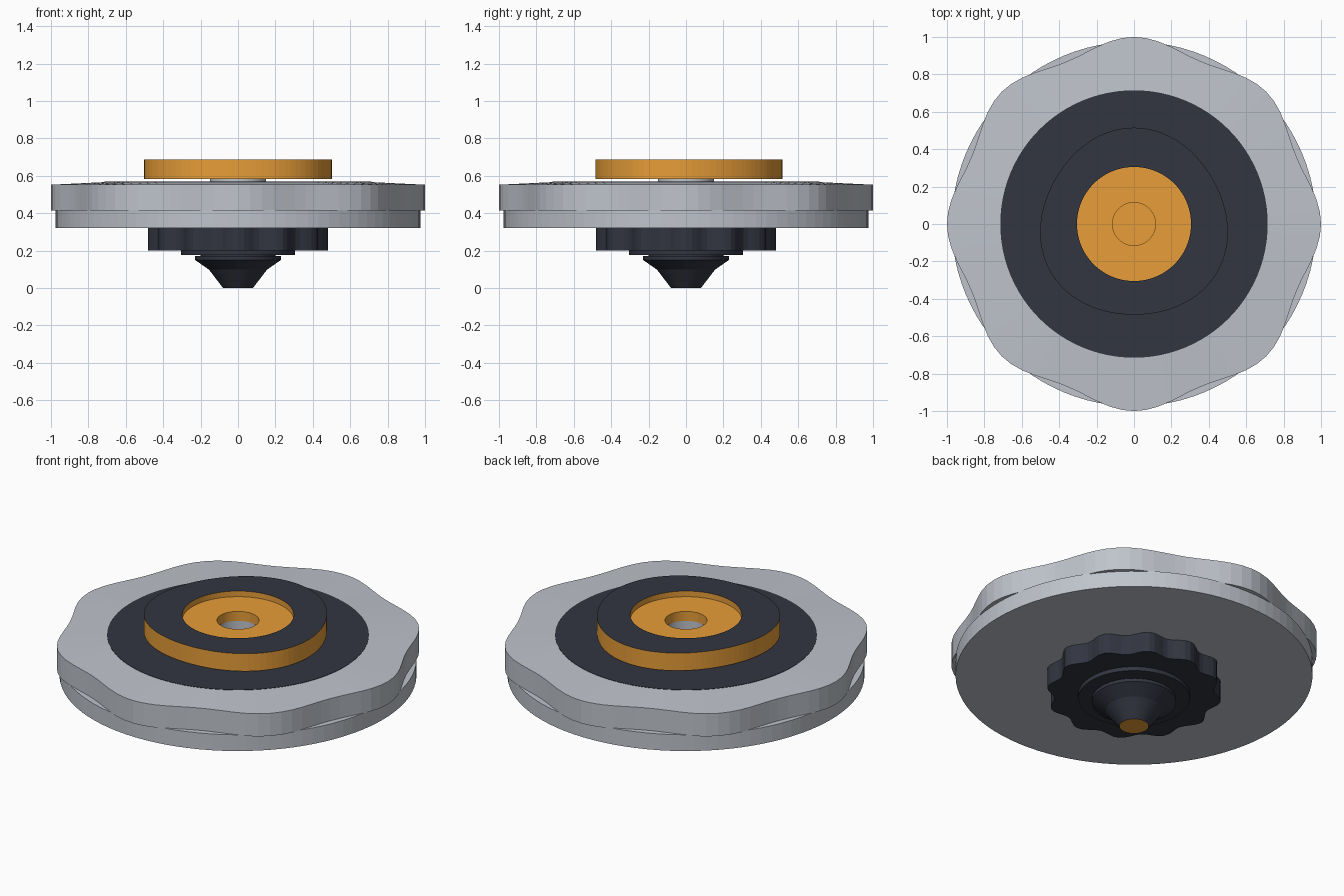
import bpy, bmesh
from math import cos, sin, pi

if "Cube" in bpy.data.objects:
    bpy.data.objects.remove(bpy.data.objects["Cube"])


def material(name, rgb):
    m = bpy.data.materials.new(name)
    m.diffuse_color = (*rgb, 1)
    m.use_nodes = True
    m.node_tree.nodes["Principled BSDF"].inputs["Base Color"].default_value = m.diffuse_color
    return m


GREY = material("silver", (0.52, 0.55, 0.60))
DARK = material("charcoal", (0.032, 0.036, 0.052))
ORANGE = material("orange", (0.80, 0.34, 0.04))


def turned(name, profile, mat, seg=96, lobes=0, amp=0.0, phase=0.0,
           closed=False, accent=None, accent_spans=()):
    """Revolve (radius, z, wavy) points; wavy points follow the lobed outline."""
    bm = bmesh.new()
    rings = []
    for r, z, wavy in profile:
        ring = []
        for i in range(seg):
            a = 2 * pi * i / seg
            rr = r + (amp * cos(lobes * (a - phase)) if wavy else 0)
            ring.append(bm.verts.new((rr * cos(a), rr * sin(a), z)))
        rings.append(ring)
    n = len(rings)
    for k in range(n if closed else n - 1):
        lo, hi = rings[k], rings[(k + 1) % n]
        for i in range(seg):
            j = (i + 1) % seg
            f = bm.faces.new((lo[i], lo[j], hi[j], hi[i]))
            f.material_index = 1 if k in accent_spans else 0
    if not closed:
        f = bm.faces.new(rings[0])
        f.material_index = 1 if "bottom" in accent_spans else 0
        bm.faces.new(rings[-1])
    bmesh.ops.recalc_face_normals(bm, faces=bm.faces[:])
    me = bpy.data.meshes.new(name)
    bm.to_mesh(me)
    bm.free()
    me.materials.append(mat)
    if accent:
        me.materials.append(accent)
    ob = bpy.data.objects.new(name, me)
    bpy.context.collection.objects.link(ob)
    return ob


# cone tip with orange contact point
turned("tip", [(0.08, 0, 0), (0.155, 0.098, 0), (0.23, 0.15, 0), (0.23, 0.17, 0),
               (0.2, 0.17, 0), (0.2, 0.19, 0)], DARK, 48,
       accent=ORANGE, accent_spans=("bottom",))

# collar above the tip
turned("tip_collar", [(0.305, 0.175, 0), (0.305, 0.205, 0)], DARK, 64)

# twelve-lobed grip
turned("grip", [(0.458, 0.2, 1), (0.458, 0.325, 1)], DARK, 96, lobes=12, amp=0.022)

# round weight disc
turned("weight_disc", [(0.975, 0.32, 0), (0.975, 0.418, 0), (0.12, 0.418, 0),
                       (0.12, 0.32, 0)], GREY, 96, closed=True)

# eight-lobed outer ring with slightly sloping top
turned("outer_ring", [(0.97, 0.415, 1), (0.97, 0.552, 1), (0.715, 0.566, 0),
                      (0.13, 0.566, 0), (0.13, 0.415, 0)], GREY, 96,
       lobes=8, amp=0.03, closed=True)

# dark inlay on the outer ring
turned("inlay", [(0.715, 0.55, 0), (0.715, 0.568, 0), (0.14, 0.568, 0),
                 (0.14, 0.55, 0)], DARK, 96, closed=True)

# hub tube and its orange floor
turned("hub_tube", [(0.15, 0.33, 0), (0.15, 0.597, 0), (0.12, 0.597, 0),
                    (0.12, 0.33, 0)], GREY, 48, closed=True)
turned("hub_floor", [(0.125, 0.31, 0), (0.125, 0.34, 0)], ORANGE, 48)

# three-lobed cap: dark top face, recessed orange centre with a hole
turned("cap", [(0.5, 0.582, 1), (0.5, 0.688, 1), (0.305, 0.688, 0),
               (0.305, 0.654, 0), (0.115, 0.654, 0), (0.115, 0.597, 0),
               (0.15, 0.597, 0), (0.15, 0.582, 0)], ORANGE, 96,
       lobes=3, amp=0.015, phase=pi / 2, closed=True,
       accent=DARK, accent_spans=(1,))
